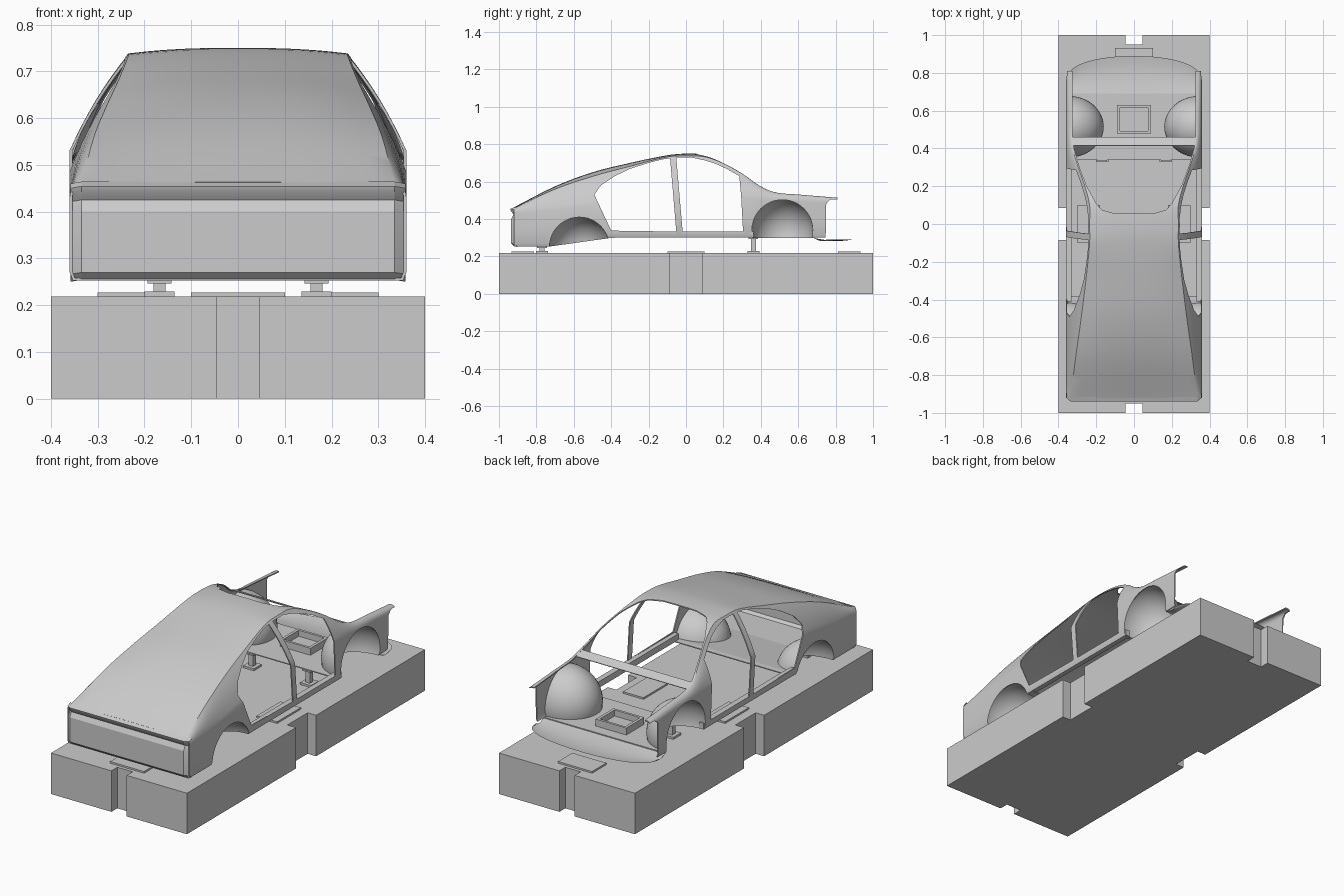
import bpy, bmesh, math
from mathutils import Vector, Matrix

if "Cube" in bpy.data.objects:
    bpy.data.objects.remove(bpy.data.objects["Cube"])

grey = bpy.data.materials.new("plain_grey")
grey.use_nodes = True
grey.diffuse_color = (0.6, 0.6, 0.6, 1)
grey.node_tree.nodes["Principled BSDF"].inputs["Base Color"].default_value = (0.6, 0.6, 0.6, 1)


def finish(name, bm):
    bmesh.ops.recalc_face_normals(bm, faces=bm.faces[:])
    mesh = bpy.data.meshes.new(name)
    bm.to_mesh(mesh)
    bm.free()
    mesh.materials.append(grey)
    ob = bpy.data.objects.new(name, mesh)
    bpy.context.collection.objects.link(ob)
    return ob


def activate(ob):
    bpy.ops.object.select_all(action='DESELECT')
    ob.select_set(True)
    bpy.context.view_layer.objects.active = ob


def smooth(ob, angle=35):
    activate(ob)
    bpy.ops.object.shade_smooth_by_angle(angle=math.radians(angle))


def grid(name, rows, thick=0):
    """Sheet through rows of points, optionally thickened."""
    bm = bmesh.new()
    vs = [[bm.verts.new(p) for p in row] for row in rows]
    for a, b in zip(vs, vs[1:]):
        for i in range(len(a) - 1):
            bm.faces.new((a[i], a[i + 1], b[i + 1], b[i]))
    ob = finish(name, bm)
    if thick:
        mod = ob.modifiers.new("thickness", 'SOLIDIFY')
        mod.thickness = thick
        mod.offset = -1
        activate(ob)
        bpy.ops.object.modifier_apply(modifier=mod.name)
    return ob


def prism(name, outline, axis, lo, hi):
    """Outline extruded along x (points are y, z) or along z (points are x, y)."""
    bm = bmesh.new()
    place = (lambda p: (lo, *p)) if axis == 'x' else (lambda p: (*p, lo))
    face = bm.faces.new([bm.verts.new(place(p)) for p in outline])
    out = bmesh.ops.extrude_face_region(bm, geom=[face])
    step = Vector((hi - lo, 0, 0)) if axis == 'x' else Vector((0, 0, hi - lo))
    bmesh.ops.translate(bm, vec=step, verts=[v for v in out["geom"] if isinstance(v, bmesh.types.BMVert)])
    return finish(name, bm)


def box(name, x0, x1, y0, y1, z0, z1):
    return prism(name, [(x0, y0), (x1, y0), (x1, y1), (x0, y1)], 'z', z0, z1)


def cut(ob, cutter):
    cutter.hide_render = True
    mod = ob.modifiers.new("cut", 'BOOLEAN')
    mod.operation, mod.solver, mod.object = 'DIFFERENCE', 'EXACT', cutter
    activate(ob)
    bpy.ops.object.modifier_apply(modifier=mod.name)
    bpy.data.objects.remove(cutter)


def disc(y, z, r, n=48):
    return [(y + r * math.cos(2 * math.pi * i / n), z + r * math.sin(2 * math.pi * i / n)) for i in range(n)]


def ellipsoid(name, centre, radii):
    bm = bmesh.new()
    bmesh.ops.create_uvsphere(bm, u_segments=40, v_segments=24, radius=1,
                              matrix=Matrix.LocRotScale(Vector(centre), None, Vector(radii)))
    return finish(name, bm)


# Body stations: y, roof height, belt height, roof edge x, roof edge z
STATIONS = [
    (-.92, .463, .43, .335, .458), (-.7, .575, .45, .308, .56), (-.5, .65, .48, .28, .628),
    (-.3, .70, .51, .255, .682), (-.1, .741, .53, .235, .732), (0, .75, .53, .235, .738),
    (.1, .745, .53, .235, .733), (.2, .717, .525, .26, .697), (.3, .668, .515, .295, .642),
    (.4, .588, .505, .325, .573), (.48, .547, .495, .335, .542), (.6, .533, .49, .338, .531),
    (.82, .515, .48, .34, .513)]


def station(y):
    """Smooth interpolation between the stations."""
    k = max(i for i in range(len(STATIONS) - 1) if STATIONS[i][0] <= y)
    p = [STATIONS[min(max(k + d, 0), len(STATIONS) - 1)] for d in (-1, 0, 1, 2)]
    h = p[2][0] - p[1][0]
    t = (y - p[1][0]) / h
    res = []
    for c in range(1, 5):
        m0 = (p[2][c] - p[0][c]) / (p[2][0] - p[0][0]) * h
        m1 = (p[3][c] - p[1][c]) / (p[3][0] - p[1][0]) * h
        res.append((2*t**3 - 3*t**2 + 1) * p[1][c] + (t**3 - 2*t**2 + t) * m0
                   + (3*t**2 - 2*t**3) * p[2][c] + (t**3 - t**2) * m1)
    return res


def floor_z(y):
    return .255 + .045 * min(max((y + .73) / .32, 0), 1)


def section(y):
    top, belt, xc, zc = station(y)
    zb = floor_z(y)
    half = [(.354, zb), (.36, zb + .015), (.36, (zb + belt) / 2)]
    cx, cz = (.36 + xc) / 2 + .012, (belt + zc) / 2 + .012
    for i in range(8):
        t = i / 8
        half.append(((1-t)**2 * .36 + 2*t*(1-t) * cx + t*t * xc, (1-t)**2 * belt + 2*t*(1-t) * cz + t*t * zc))
    for i in range(8):
        f = 1 - i / 8
        half.append((xc * f, top - (top - zc) * f ** 2.5))
    right = [(x, y, z) for x, z in half]
    return right + [(0, y, top)] + [(-x, y, z) for x, y, z in reversed(right)]


# Body shell with windows, wheel arches, windscreen and bonnet openings
shell = grid("body_shell", [section(-.92 + 1.73 * i / 70) for i in range(71)], .006)
rear_window = [(-.4, .338), (-.49, .53), (-.455, .58), (-.38, .63), (-.3, .668), (-.2, .7),
               (-.13, .718), (-.085, .725), (-.052, .333)]
front_window = [(-.052, .728), (.03, .729), (.1, .714), (.16, .695), (.22, .667), (.285, .63),
                (.295, .52), (.305, .333), (-.018, .333)]
nose_end = [(.745, .2), (.75, .485), (.77, .503), (.79, .505), (.9, .5), (.9, .2)]
for outline in (rear_window, front_window, nose_end, disc(.515, .34, .163), disc(-.57, .25, .16)):
    cut(shell, prism("side_cutter", outline, 'x', -.5, .5))
edge = [(.1, .055), (.17, .075), (.2, .11), (.25, .2), (.288, .3), (.318, .4), (.325, .46), (.325, .95)]
cut(shell, prism("windscreen_cutter", edge + [(-x, y) for x, y in reversed(edge)], 'z', .45, .9))
smooth(shell)

# Tail panel with lip, recess and bevelled border
tail = [(-.915, .464), (-.94, .454), (-.937, .445), (-.922, .425), (-.935, .4), (-.935, .27), (-.918, .254)]
smooth(grid("tail_panel", [[(-.358, max(y + .02, -.92), z - .004), (-.335, y, z), (.335, y, z),
                            (.358, max(y + .02, -.92), z - .004)] for y, z in tail]), 25)

# Wheel wells and floors, with the wells cut out of the floors
front_floor = grid("front_floor", [[(-.354, y, .303), (.354, y, .303)] for y in (.34, .69)], .005)
rear_floor = grid("rear_floor", [[(-.354, y, floor_z(y) + .003), (.354, y, floor_z(y) + .003)]
                                 for y in (-.92, -.73, -.41, -.38)], .005)
for label, floor, y, z, radii in (("front", front_floor, .515, .335, (.185, .163, .178)),
                                  ("rear", rear_floor, -.57, .25, (.18, .16, .165))):
    for side, word in ((1, "left"), (-1, "right")):
        centre = (side * .345, y, z)
        cut(floor, ellipsoid("well_cutter", centre, radii))
        well = ellipsoid(f"{label}_{word}_wheel_well", centre, radii)
        bm = bmesh.new()
        bm.from_mesh(well.data)
        slope = .045 / .32 if label == "rear" else 0
        for co, no in (((side * .355, 0, 0), (side, 0, 0)),
                       ((0, y, floor_z(y)), (0, slope, -1))):
            bmesh.ops.bisect_plane(bm, geom=bm.verts[:] + bm.edges[:] + bm.faces[:],
                                   plane_co=co, plane_no=no, clear_outer=True)
        bm.to_mesh(well.data)
        bm.free()
        smooth(well)

# Curved nose pan
rows = []
for s in [i / 8 for i in range(9)]:
    row = []
    for k in range(33):
        a = math.pi * k / 32
        x = .358 * math.cos(a)
        front = .75 + .14 * math.sin(a) ** .75
        row.append((x, .68 + s * (front - .68), .3 - .017 * math.sin(math.pi * min(s * .8, 1))))
    rows.append(row)
smooth(grid("nose_pan", rows))

# Cowl bar and open tray
grid("cowl_bar", [[(-.325, y, z), (.325, y, z)] for y, z in ((.415, .565), (.46, .546))], .004)
tray = box("tray_frame", -.09, .09, .48, .63, .3, .34)
cut(tray, box("tray_cutter", -.075, .075, .493, .617, .308, .4))

# Plinth with a notch in the middle of each side
corner = [(.4, -.085), (.35, -.085), (.35, .085), (.4, .085), (.4, 1), (.045, 1), (.045, .95)]
prism("plinth", corner + [(-.045, .95), (-.045, 1), (-.4, 1), (-.4, .085), (-.35, .085), (-.35, -.085),
                          (-.4, -.085), (-.4, -1), (-.045, -1), (-.045, -.95), (.045, -.95), (.045, -1),
                          (.4, -1)], 'z', 0, .218)

# Sills, support posts and plinth plates
for side, word in ((1, "left"), (-1, "right")):
    x0, x1 = sorted((side * .33, side * .356))
    box(f"{word}_sill", x0, x1, -.41, .36, .3, .333)
    x0, x1 = sorted((side * .18, side * .3))
    box(f"{word}_plate", x0, x1, -.1, .1, .218, .227)
    x = side * .168
    for label, y, top in (("front", .36, .3), ("rear", -.77, .254)):
        for part, w, z0, z1 in (("foot", .032, .218, .229), ("column", .013, .229, top - .008),
                                ("head", .026, top - .008, top)):
            box(f"{label}_{word}_post_{part}", x - w, x + w, y - w, y + w, z0, z1)
for word, y in (("front", .872), ("rear", -.872)):
    box(f"{word}_plate", -.1, .1, y - .06, y + .06, .218, .227)
